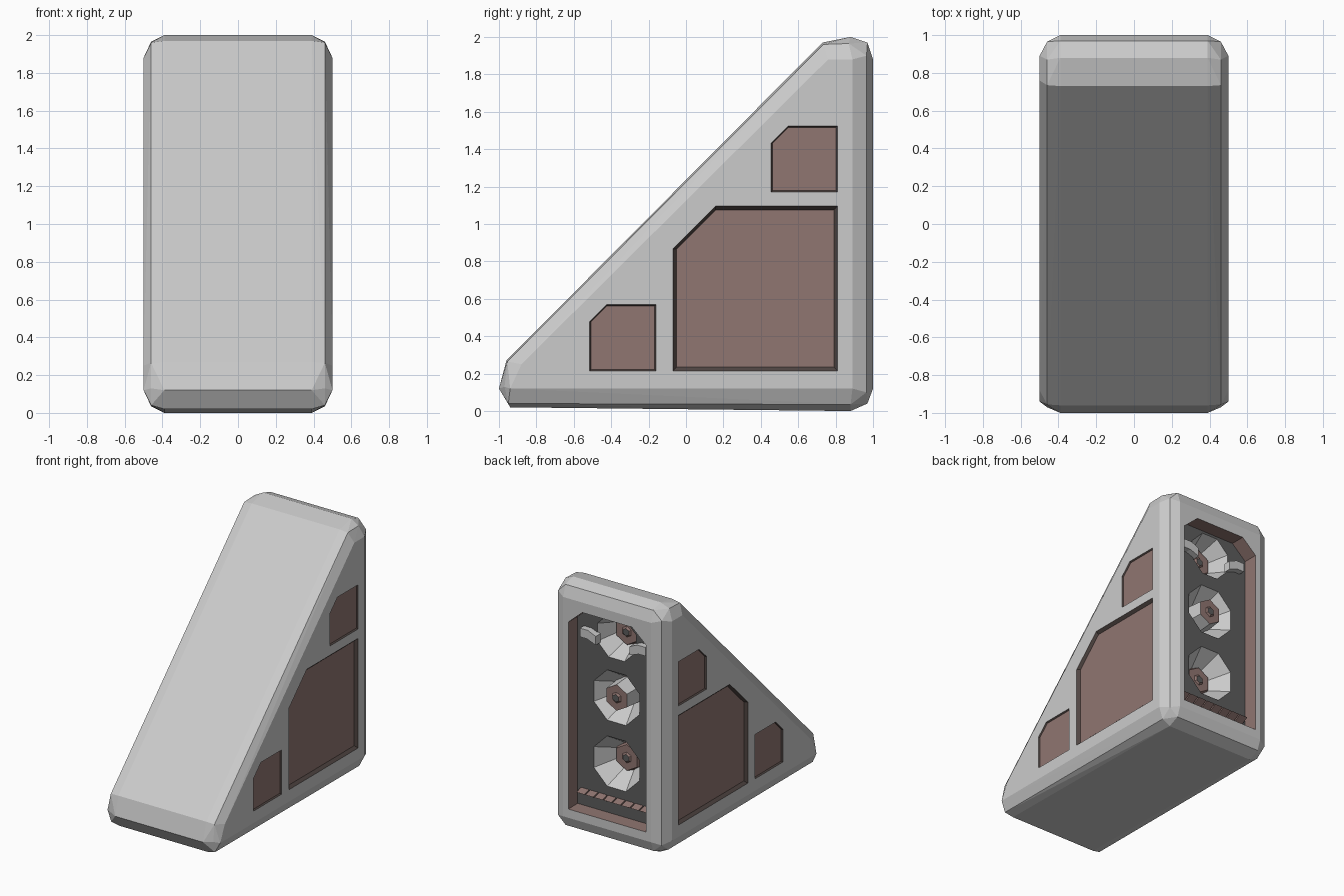
import bpy, bmesh, math

if "Cube" in bpy.data.objects:
    bpy.data.objects.remove(bpy.data.objects["Cube"])


def material(name, r, g, b):
    m = bpy.data.materials.new(name)
    m.diffuse_color = (r, g, b, 1)
    m.use_nodes = True
    m.node_tree.nodes["Principled BSDF"].inputs["Base Color"].default_value = m.diffuse_color
    return m


GREY = material("grey", 0.8, 0.8, 0.8)
BROWN = material("brown", 0.28, 0.18, 0.165)
EDGE = material("panel_edge", 0.08, 0.06, 0.055)
DARK = material("dark", 0.11, 0.11, 0.11)


def finish(name, bm, mats):
    bmesh.ops.recalc_face_normals(bm, faces=bm.faces)
    me = bpy.data.meshes.new(name)
    bm.to_mesh(me)
    bm.free()
    for m in mats:
        me.materials.append(m)
    ob = bpy.data.objects.new(name, me)
    bpy.context.collection.objects.link(ob)
    return ob


def frustum(name, start, end, side, tip):
    """Solid between two matching loops; the far cap takes its own material."""
    bm = bmesh.new()
    a = [bm.verts.new(p) for p in start]
    b = [bm.verts.new(p) for p in end]
    n = len(a)
    for i in range(n):
        bm.faces.new((a[i], a[(i + 1) % n], b[(i + 1) % n], b[i]))
    bm.faces.new(a)
    bm.faces.new(b).material_index = 1
    return finish(name, bm, [side, tip])


def ring(z, y, r, n):
    """Regular polygon facing +y."""
    return [(r * math.cos((i + 0.5) * math.tau / n), y,
             z + r * math.sin((i + 0.5) * math.tau / n)) for i in range(n)]


# Wedge body: hull of profiles stepping in toward each side
layers = {
    0.39: [(-1, .12), (-.96, .27), (.73, 1.97), (.88, 2), (.97, 1.97),
           (1, 1.88), (1, .12), (.97, .04), (.88, 0), (-.94, .02)],
    0.46: [(-.97, .13), (-.955, .265), (.735, 1.96), (.87, 1.965),
           (.965, 1.9), (.965, .1), (.88, .035), (-.95, .04)],
    0.50: [(-.94, .12), (-.88, .25), (.76, 1.88), (.89, 1.88), (.89, .12)],
}
bm = bmesh.new()
for x, profile in layers.items():
    for y, z in profile:
        for s in (-1, 1):
            bm.verts.new((s * x, y, z))
bmesh.ops.convex_hull(bm, input=bm.verts)
bmesh.ops.delete(bm, geom=[v for v in bm.verts if not v.link_faces], context='VERTS')
bmesh.ops.dissolve_limit(bm, angle_limit=math.radians(1), verts=bm.verts, edges=bm.edges)
body = finish("wedge_body", bm, [GREY])

cutters = []


# Sunken side panels with one clipped corner
def panel_loop(x, y, z, size, inset):
    lo, hi, c = inset, size - inset, size * 0.26
    return [(x, y + a, z + b) for a, b in
            ((lo, lo), (hi, lo), (hi, hi), (c, hi), (lo, size - c))]


for s in (-1, 1):
    for y, z, size, depth, bevel in ((.455, 1.17, .355, .01, .008), (-.07, .215, .88, .022, .02),
                                     (-.515, .215, .355, .01, .008)):
        cutters.append(frustum("panel_cutter",
                               panel_loop(s * (.5 + depth), y, z, size, -bevel),
                               panel_loop(s * (.5 - depth), y, z, size, bevel),
                               EDGE, BROWN))

# Rear recess with clipped top corners
FLOOR = 0.88
outline = [(-.345, .19), (.345, .19), (.345, 1.69), (.22, 1.80), (-.22, 1.80), (-.345, 1.69)]
cutters.append(frustum("recess_cutter", [(x, 1.1, z) for x, z in outline],
                       [(x, FLOOR, z) for x, z in outline], BROWN, DARK))

# Three octagonal dishes sunk into the recess floor
DISHES = (0.60, 1.13, 1.61)
for z in DISHES:
    r = .19 if z > 1.5 else .225
    cutters.append(frustum("dish_cutter", ring(z, FLOOR + .01, r, 8),
                           ring(z, FLOOR - .16, .11, 8), GREY, BROWN))

for c in cutters:
    mod = body.modifiers.new("cut", 'BOOLEAN')
    mod.operation = 'DIFFERENCE'
    mod.solver = 'EXACT'
    mod.material_mode = 'TRANSFER'
    mod.object = c
    c.hide_render = True
dg = bpy.context.evaluated_depsgraph_get()
cut_mesh = bpy.data.meshes.new_from_object(body.evaluated_get(dg), depsgraph=dg)
body.modifiers.clear()
body.data = cut_mesh
for c in cutters:
    bpy.data.objects.remove(c)

# Hexagonal hubs in the dishes; the middle one stands forward
for i, z in enumerate(DISHES):
    tip = FLOOR - (.0 if i == 1 else .13)
    frustum("dish_hub", ring(z, FLOOR - .165, .12, 6), ring(z, tip, .105, 6),
            GREY if i == 1 else BROWN, BROWN)
    frustum("hub_tip", ring(z, tip - .005, .05, 6), ring(z, tip + .012, .03, 6), BROWN, DARK)

# Flared wings either side of the top dish
for s in (-1, 1):
    wing = [(.15, 1.53), (.23, 1.56), (.29, 1.56), (.29, 1.63), (.22, 1.63), (.15, 1.60)]
    frustum("dish_wing", [(s * x, FLOOR - .01, z) for x, z in wing],
            [(s * x, FLOOR + .05, z) for x, z in wing], GREY, GREY)

# Row of small wedge teeth below the dishes
for i in range(8):
    x = -.28 + i * .08
    tooth = [(FLOOR - .01, .33), (FLOOR + .06, .31), (FLOOR - .01, .27)]
    frustum("vent_tooth", [(x - .035, y, z) for y, z in tooth],
            [(x + .035, y, z) for y, z in tooth], BROWN, BROWN)
